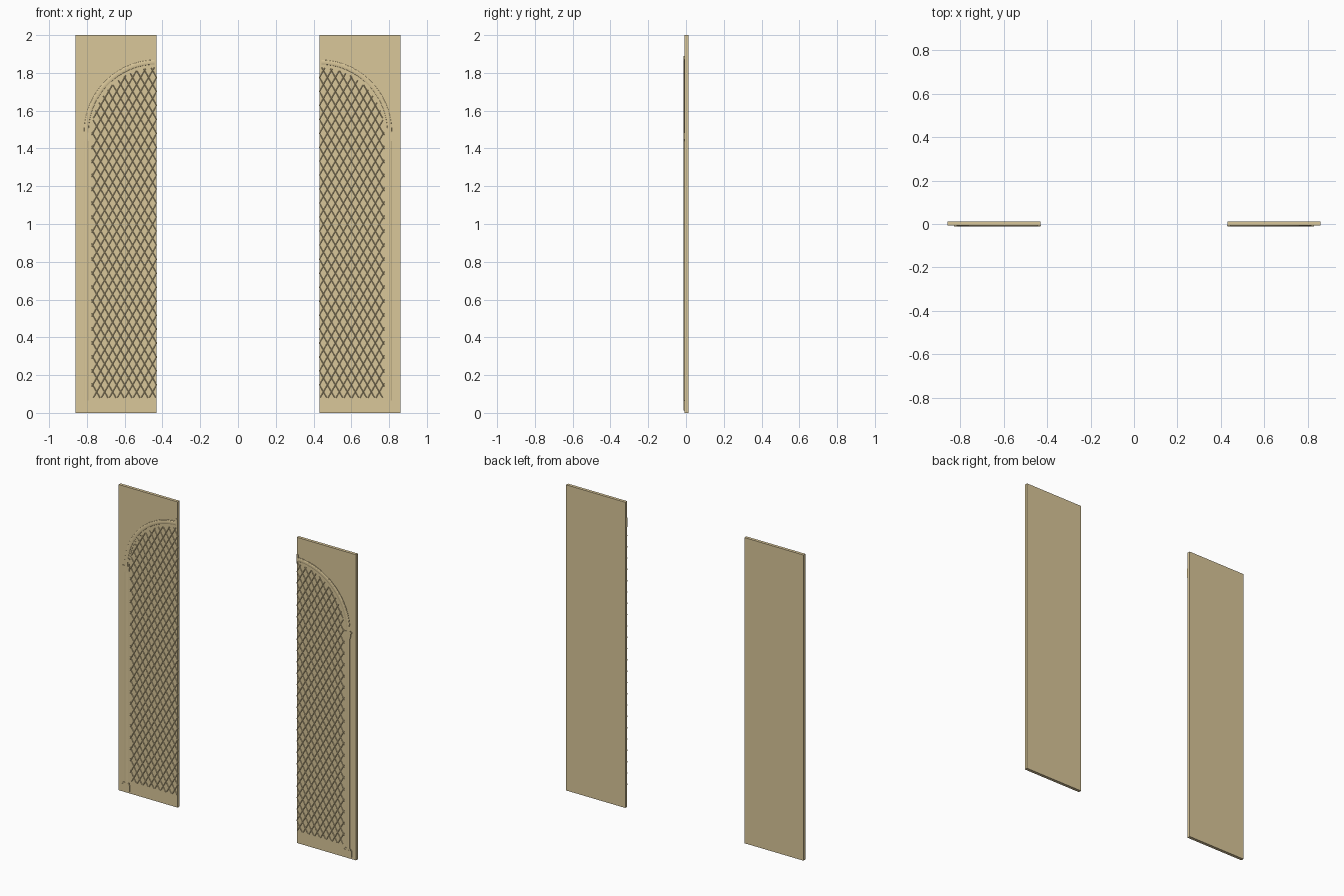
import bpy, bmesh
from math import sin, cos, pi, sqrt

if "Cube" in bpy.data.objects:
    bpy.data.objects.remove(bpy.data.objects["Cube"])

XI, XO = 0.431, 0.859        # inner and outer edge of a panel
FACE, FRONT, BACK = -0.0075, -0.0125, 0.0125
SPRING = 1.485               # height where the arch starts
COL = 0.803                  # column axis

mat = bpy.data.materials.new("pale_wood")
mat.diffuse_color = (0.70, 0.57, 0.32, 1)
mat.use_nodes = True
mat.node_tree.nodes["Principled BSDF"].inputs["Base Color"].default_value = mat.diffuse_color


def finish(name, bm, smooth=False):
    """Make an object from bm and mirror it to the second panel."""
    bmesh.ops.recalc_face_normals(bm, faces=bm.faces)
    me = bpy.data.meshes.new(name)
    bm.to_mesh(me)
    bm.free()
    me.materials.append(mat)
    ob = bpy.data.objects.new(name, me)
    bpy.context.collection.objects.link(ob)
    ob.modifiers.new("mirror", 'MIRROR').use_mirror_merge = False
    if smooth:
        bpy.ops.object.select_all(action='DESELECT')
        ob.select_set(True)
        bpy.context.view_layer.objects.active = ob
        bpy.ops.object.shade_smooth_by_angle(angle=0.5)
    return ob


def box(bm, x0, x1, y0, y1, z0, z1):
    vs = bmesh.ops.create_cube(bm, size=1)['verts']
    for v in vs:
        v.co = ((x0 + x1) / 2 + v.co.x * (x1 - x0),
                (y0 + y1) / 2 + v.co.y * (y1 - y0),
                (z0 + z1) / 2 + v.co.z * (z1 - z0))


def loft(bm, rings):
    """Skin closed rings and cap both ends."""
    rows = [[bm.verts.new(p) for p in r] for r in rings]
    n = len(rows[0])
    for a, b in zip(rows, rows[1:]):
        for i in range(n):
            j = (i + 1) % n
            bm.faces.new((a[i], a[j], b[j], b[i]))
    bm.faces.new(rows[0])
    bm.faces.new(rows[-1])


# Flat panel
bm = bmesh.new()
box(bm, XI, XO, FACE, BACK, 0, 2)
finish("panel", bm)

# Quarter arch moulding: flat fillets either side of a raised roll
prof = [(0.350, FACE + 0.001), (0.350, -0.0095), (0.357, -0.0095)]
prof += [(0.372 - 0.012 * cos(pi * i / 8), -0.0095 - 0.003 * sin(pi * i / 8)) for i in range(9)]
prof += [(0.387, -0.0095), (0.387, FACE + 0.001)]
bm = bmesh.new()
loft(bm, [[(XI + r * cos(a), y, SPRING + r * sin(a)) for r, y in prof]
          for a in (pi / 2 * i / 32 for i in range(33))])
finish("arch_moulding", bm, True)

# Half keystone at the crown of the arch
bm = bmesh.new()
loft(bm, [[(XI, y, 1.83), (XI + 0.009, y, 1.83), (XI + 0.014, y, 1.89), (XI, y, 1.89)]
          for y in (FRONT, FACE + 0.001)])
finish("keystone", bm)

# Half-round column shaft
bm = bmesh.new()
half = [(COL - 0.0125 * cos(pi * i / 10), FACE - 0.0045 * sin(pi * i / 10)) for i in range(11)]
loft(bm, [[(x, y, z) for x, y in half] for z in (0.06, 1.45)])
finish("column_shaft", bm, True)

# Column base and capital, as stacked blocks (half width, front, bottom, top)
for name, blocks in {
    "column_base": [(0.027, FRONT, 0.012, 0.055), (0.021, -0.012, 0.055, 0.066)],
    "column_capital": [(0.017, -0.0115, 1.44, 1.45), (0.021, -0.012, 1.45, 1.473),
                       (0.027, FRONT, 1.473, 1.485)],
}.items():
    bm = bmesh.new()
    for w, front, z0, z1 in blocks:
        box(bm, COL - w, COL + w, front, FACE + 0.001, z0, z1)
    finish(name, bm)

# Diamond lattice of thin ridges, trimmed to the arched field
R, BOTTOM = 0.343, 0.08


def inside(u, z):
    return 0 <= u <= R and z >= BOTTOM and (z <= SPRING or u * u + (z - SPRING) ** 2 <= R * R)


slope, pitch, w = 1.75, 0.0755, 0.0028
length = sqrt(1 + slope * slope)
bm = bmesh.new()
for s in (1, -1):
    nx, nz = -s * slope / length * w, w / length
    for k in range(-10, 36):
        pts = [(u, k * pitch * 0.98 + s * slope * u) for u in (R * i / 300 for i in range(301))]
        pts = [p for p in pts if inside(*p)]
        if len(pts) < 8:
            continue
        loft(bm, [[(XI + u - nx, FACE + 0.0005, z - nz), (XI + u, FACE - 0.002, z),
                   (XI + u + nx, FACE + 0.0005, z + nz)] for u, z in (pts[0], pts[-1])])
finish("lattice", bm)
